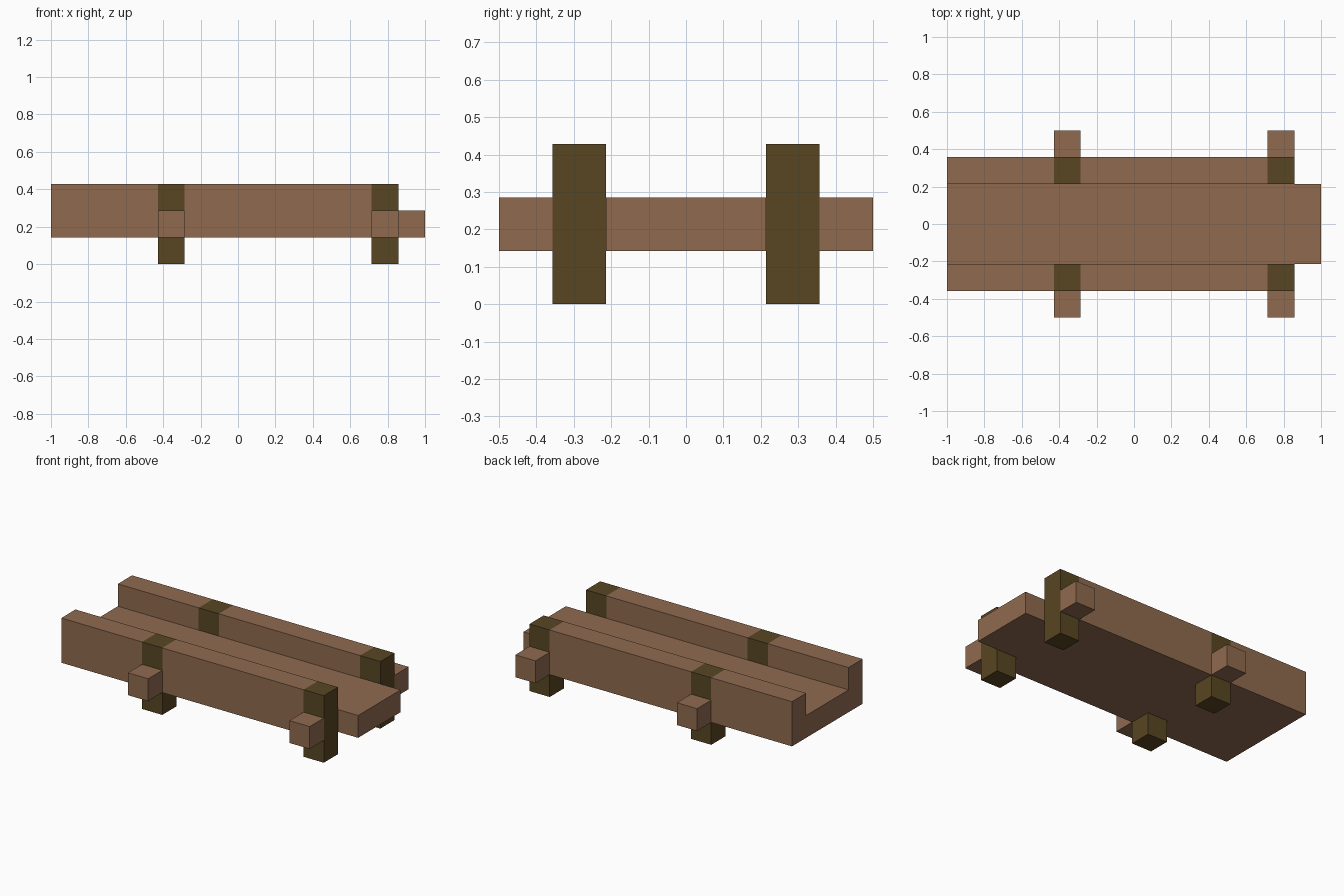
import bpy

U = 1 / 7  # modelling grid unit

cube = bpy.data.objects.get("Cube")
if cube:
    bpy.data.objects.remove(cube, do_unlink=True)


def material(name, colour):
    mat = bpy.data.materials.new(name)
    mat.use_nodes = True
    mat.diffuse_color = colour
    bsdf = next(n for n in mat.node_tree.nodes if n.type == "BSDF_PRINCIPLED")
    bsdf.inputs["Base Color"].default_value = colour
    return mat


wood = material("light_brown_wood", (0.28, 0.147, 0.08, 1))
dark = material("dark_olive_wood", (0.098, 0.061, 0.016, 1))


def box(name, x, y, z, mat):
    """Box between (low, high) pairs given in grid units."""
    spans = (x, y, z)
    bpy.ops.mesh.primitive_cube_add(size=1, location=[(a + b) / 2 * U for a, b in spans])
    obj = bpy.context.object
    obj.name = name
    obj.scale = [abs(b - a) * U for a, b in spans]
    bpy.ops.object.transform_apply(location=False, rotation=False, scale=True)
    obj.data.materials.append(mat)
    return obj


# Deck
box("deck", (-7, 7), (-1.5, 1.5), (1, 2), wood)

for side, s in (("front", -1), ("back", 1)):
    beam = (s * 1.5, s * 2.5)
    # Side rails fill the gaps between the posts
    box(side + "_rail_end", (-7, -3), beam, (1, 3), wood)
    box(side + "_rail_middle", (-2, 5), beam, (1, 3), wood)
    # Posts with outward pegs
    for label, x in (("right", -3), ("left", 5)):
        span = (x, x + 1)
        box(f"{side}_{label}_post", span, beam, (0, 3), dark)
        box(f"{side}_{label}_peg", span, (s * 2.5, s * 3.5), (1, 2), wood)
